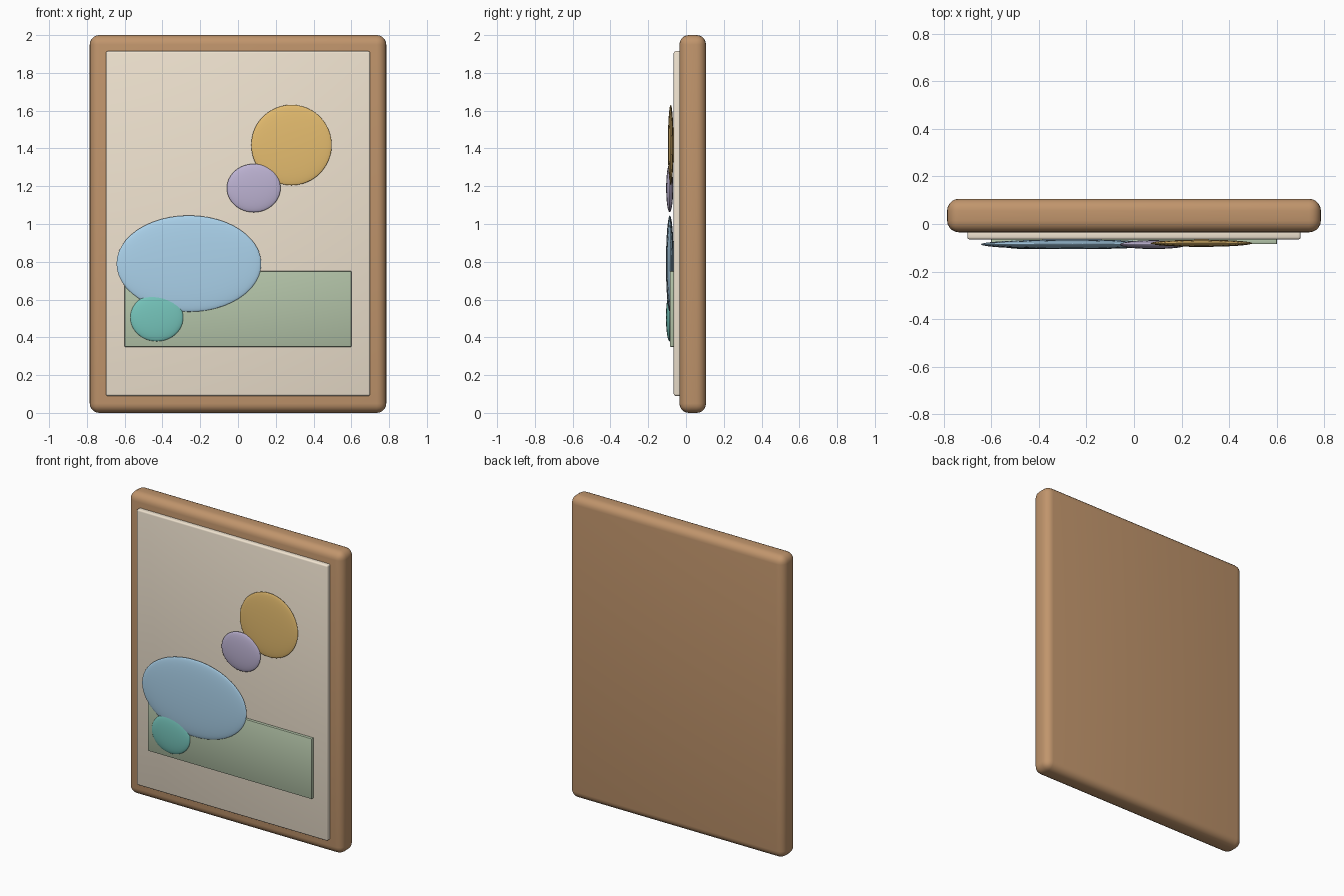
import bpy
import math

if "Cube" in bpy.data.objects:
    bpy.data.objects.remove(bpy.data.objects["Cube"])


def finish(obj, name, color):
    obj.name = name
    mat = bpy.data.materials.new(name + "_color")
    mat.diffuse_color = (*color, 1)
    mat.use_nodes = True
    mat.node_tree.nodes["Principled BSDF"].inputs["Base Color"].default_value = mat.diffuse_color
    obj.data.materials.append(mat)
    bpy.ops.object.shade_smooth_by_angle(angle=math.radians(35))


def slab(name, x, y, z, bevel, segments, color):
    """Rounded box spanning the given (min, max) ranges."""
    bpy.ops.mesh.primitive_cube_add(size=1, location=[sum(r) / 2 for r in (x, y, z)])
    obj = bpy.context.object
    obj.scale = [r[1] - r[0] for r in (x, y, z)]
    bpy.ops.object.transform_apply(location=False, rotation=False, scale=True)
    mod = obj.modifiers.new("rounded_edges", "BEVEL")
    mod.width = bevel
    mod.segments = segments
    bpy.ops.object.modifier_apply(modifier=mod.name)
    finish(obj, name, color)


def pebble(name, center, radii, color):
    """Flattened ellipsoid."""
    bpy.ops.mesh.primitive_uv_sphere_add(segments=48, ring_count=24, radius=1, location=center)
    obj = bpy.context.object
    obj.scale = radii
    bpy.ops.object.transform_apply(location=False, rotation=False, scale=True)
    finish(obj, name, color)


# Frame, canvas and painted block
slab("frame", (-0.785, 0.785), (-0.035, 0.106), (0, 2), 0.05, 5, (0.53, 0.30, 0.15))
slab("canvas", (-0.70, 0.70), (-0.065, -0.025), (0.09, 1.915), 0.01, 3, (0.87, 0.77, 0.63))
slab("green_block", (-0.60, 0.60), (-0.085, -0.064), (0.35, 0.75), 0.003, 2, (0.46, 0.56, 0.40))

# Raised oval shapes
pebble("blue_oval", (-0.26, -0.0855, 0.79), (0.383, 0.0205, 0.255), (0.41, 0.65, 0.84))
pebble("gold_disc", (0.283, -0.081, 1.418), (0.213, 0.015, 0.213), (0.79, 0.51, 0.16))
pebble("purple_oval", (0.083, -0.0865, 1.19), (0.142, 0.0185, 0.128), (0.51, 0.45, 0.65))
pebble("teal_oval", (-0.43, -0.0865, 0.505), (0.14, 0.0195, 0.126), (0.18, 0.56, 0.50))
